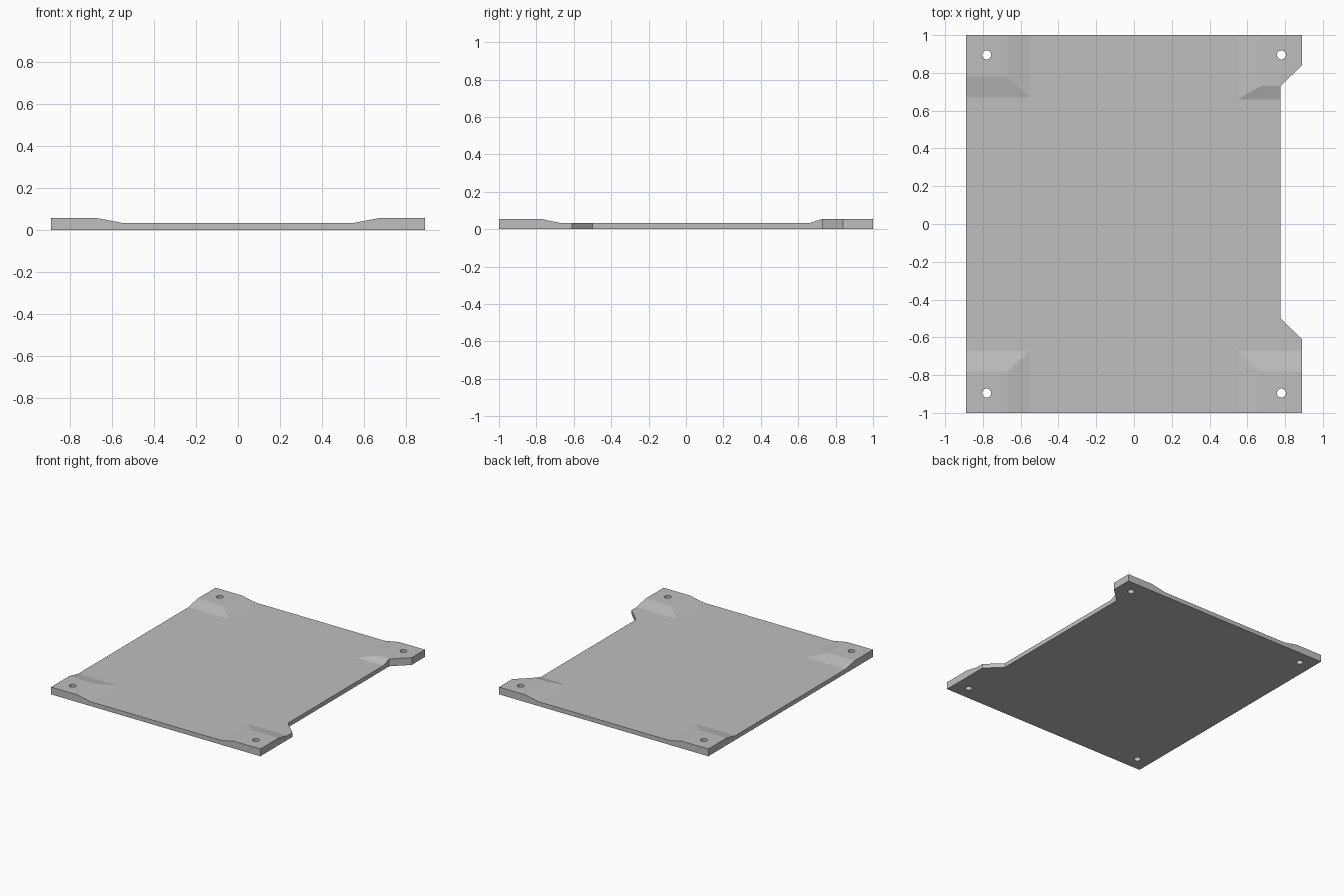
import bpy
import bmesh
from mathutils import Vector

old = bpy.data.objects.get("Cube")
if old:
    bpy.data.objects.remove(old, do_unlink=True)

THIN, THICK = 0.033, 0.056
HALF_X, HALF_Y = 0.89, 1.0
HOLE_X, HOLE_Y, HOLE_R = 0.78, 0.895, 0.024
X_TOE, X_CREST = 0.55, 0.67      # where the corner pads begin and level out

grey = bpy.data.materials.new("plain grey")
grey.use_nodes = True
grey.diffuse_color = (0.52, 0.52, 0.52, 1)
grey.node_tree.nodes["Principled BSDF"].inputs["Base Color"].default_value = grey.diffuse_color


def y_limits(sx, sy):
    """Toe and crest of the pad slope; the pad behind the notch is longer."""
    return (0.66, 0.73) if sx > 0 and sy > 0 else (0.67, 0.78)


def ramp(value, low, high):
    return min(max((value - low) / (high - low), 0), 1)


def top_height(p):
    toe, crest = y_limits(p.x, p.y)
    lift = min(ramp(abs(p.x), X_TOE, X_CREST), ramp(abs(p.y), toe, crest))
    return THIN + (THICK - THIN) * lift


def cut(bm, faces, point, normal):
    geom = set(faces)
    for f in faces:
        geom.update(f.edges, f.verts)
    bmesh.ops.bisect_plane(bm, geom=list(geom), dist=1e-5, plane_co=point, plane_no=normal)


def new_object(name, bm):
    mesh = bpy.data.meshes.new(name)
    bm.to_mesh(mesh)
    bm.free()
    mesh.materials.append(grey)
    obj = bpy.data.objects.new(name, mesh)
    bpy.context.collection.objects.link(obj)
    return obj


# Plate outline with the bevelled notch on one side
outline = [(-HALF_X, -HALF_Y), (HALF_X, -HALF_Y), (HALF_X, -0.61), (0.775, -0.5),
           (0.775, 0.73), (HALF_X, 0.84), (HALF_X, HALF_Y), (-HALF_X, HALF_Y)]
bm = bmesh.new()
bm.faces.new([bm.verts.new((x, y, 0)) for x, y in outline])
cut(bm, bm.faces[:], (0, 0, 0), (1, 0, 0))
cut(bm, bm.faces[:], (0, 0, 0), (0, 1, 0))

# Crease each quarter along the pad slopes, with a hip line at the corner
for sx in (-1, 1):
    for sy in (-1, 1):
        toe, crest = y_limits(sx, sy)

        def quarter():
            return [f for f in bm.faces if f.calc_center_median().x * sx > 0
                    and f.calc_center_median().y * sy > 0]

        for x in (X_TOE, X_CREST):
            cut(bm, quarter(), (x * sx, 0, 0), (1, 0, 0))
        for y in (toe, crest):
            cut(bm, quarter(), (0, y * sy, 0), (0, 1, 0))
        corner = [f for f in quarter()
                  if X_TOE < abs(f.calc_center_median().x) < X_CREST
                  and toe < abs(f.calc_center_median().y) < crest]
        hip = Vector(((X_CREST - X_TOE) * sx, (crest - toe) * sy, 0))
        cut(bm, corner, (X_TOE * sx, toe * sy, 0), (-hip.y, hip.x, 0))

# Raise the top surface and give it a flat underside
top_verts = bm.verts[:]
result = bmesh.ops.extrude_face_region(bm, geom=bm.faces[:], use_keep_orig=True)
for v in result["geom"]:
    if isinstance(v, bmesh.types.BMVert):
        v.co.z = top_height(v.co)
bmesh.ops.recalc_face_normals(bm, faces=bm.faces[:])
bmesh.ops.dissolve_limit(bm, angle_limit=0.002, verts=bm.verts[:], edges=bm.edges[:])
plate = new_object("plate", bm)

# Four mounting holes
bm = bmesh.new()
for sx in (-1, 1):
    for sy in (-1, 1):
        made = bmesh.ops.create_cone(bm, cap_ends=True, segments=48, radius1=HOLE_R,
                                     radius2=HOLE_R, depth=0.4)
        bmesh.ops.translate(bm, verts=made["verts"], vec=(HOLE_X * sx, HOLE_Y * sy, 0))
cutter = new_object("hole_cutter", bm)
cutter.hide_render = True

bpy.ops.object.select_all(action="DESELECT")
plate.select_set(True)
bpy.context.view_layer.objects.active = plate
holes = plate.modifiers.new("mounting holes", "BOOLEAN")
holes.operation = "DIFFERENCE"
holes.solver = "EXACT"
holes.object = cutter
bpy.ops.object.modifier_apply(modifier=holes.name)
bpy.data.objects.remove(cutter, do_unlink=True)

# Round hole walls, crisp plate edges
bpy.ops.object.shade_smooth_by_angle(angle=0.16)
